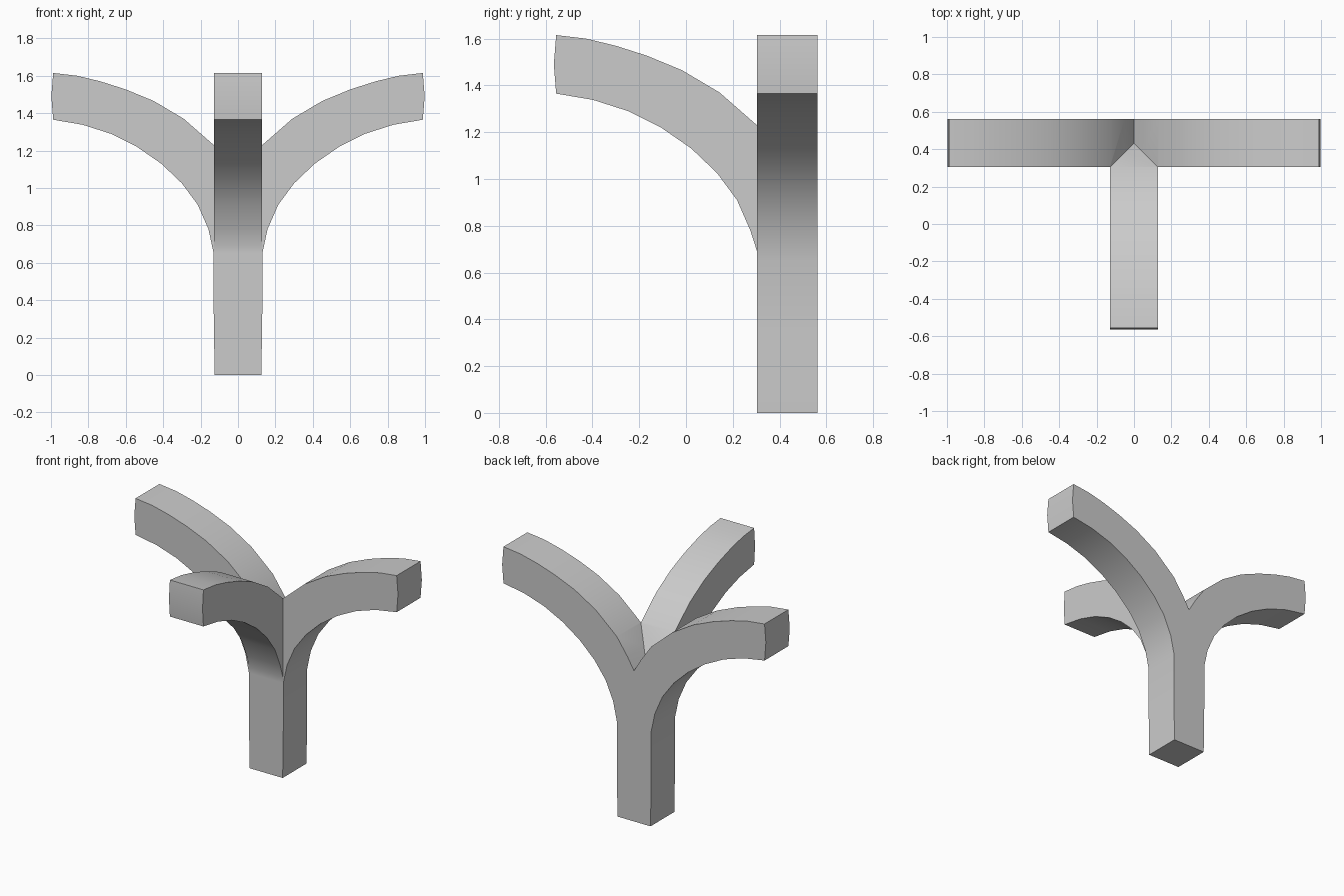
import bpy, bmesh

if "Cube" in bpy.data.objects:
    bpy.data.objects.remove(bpy.data.objects["Cube"])

HALF = 0.13      # half thickness of the post
POST_Y = 0.433   # post centre, set back from the middle

# Branch curves as (distance from post axis, height)
lower = [(0.13, 0.65), (0.158, 0.78), (0.215, 0.91), (0.30, 1.025), (0.41, 1.13),
         (0.54, 1.22), (0.68, 1.29), (0.83, 1.338), (0.988, 1.365)]
upper = [(0.988, 1.615), (0.86, 1.60), (0.735, 1.57), (0.60, 1.527), (0.45, 1.465),
         (0.29, 1.37), (0.13, 1.23), (0.05, 1.115), (0.0, 1.03)]
end_mid = [(0.998, 1.49)]   # slightly bulged end


def extrude_profile(name, pts, place, half):
    """Solid made by spreading a 2D outline to both sides."""
    bm = bmesh.new()
    a = [bm.verts.new(place(t, z, -half)) for t, z in pts]
    b = [bm.verts.new(place(t, z, half)) for t, z in pts]
    bm.faces.new(a)
    bm.faces.new(b[::-1])
    n = len(pts)
    for i in range(n):
        j = (i + 1) % n
        bm.faces.new((a[i], b[i], b[j], a[j]))
    bmesh.ops.recalc_face_normals(bm, faces=bm.faces)
    me = bpy.data.meshes.new(name)
    bm.to_mesh(me)
    bm.free()
    ob = bpy.data.objects.new(name, me)
    bpy.context.collection.objects.link(ob)
    return ob


# Post with left and right branches, one mirrored outline
right = [(0.125, 0.0), (HALF, 0.35)] + lower + end_mid + upper
left = [(-t, z) for t, z in reversed(right[:-1])]
post = extrude_profile("branching_post", right + left,
                       lambda t, z, s: (t, POST_Y + s, z), HALF - 0.001)

# Front branch, rooted inside the post
front = [(0.10, 0.60)] + lower[1:] + end_mid + upper + [(-0.08, 0.84), (-0.08, 0.60)]
branch = extrude_profile("front_branch", front,
                         lambda t, z, s: (s, POST_Y - t, z), HALF - 0.003)

# Join into one clean solid
mod = post.modifiers.new("join", 'BOOLEAN')
mod.operation = 'UNION'
mod.solver = 'EXACT'
mod.object = branch
bpy.context.view_layer.objects.active = post
post.select_set(True)
bpy.ops.object.modifier_apply(modifier=mod.name)
bpy.data.objects.remove(branch, do_unlink=True)

bpy.ops.object.shade_smooth_by_angle(angle=0.4)
